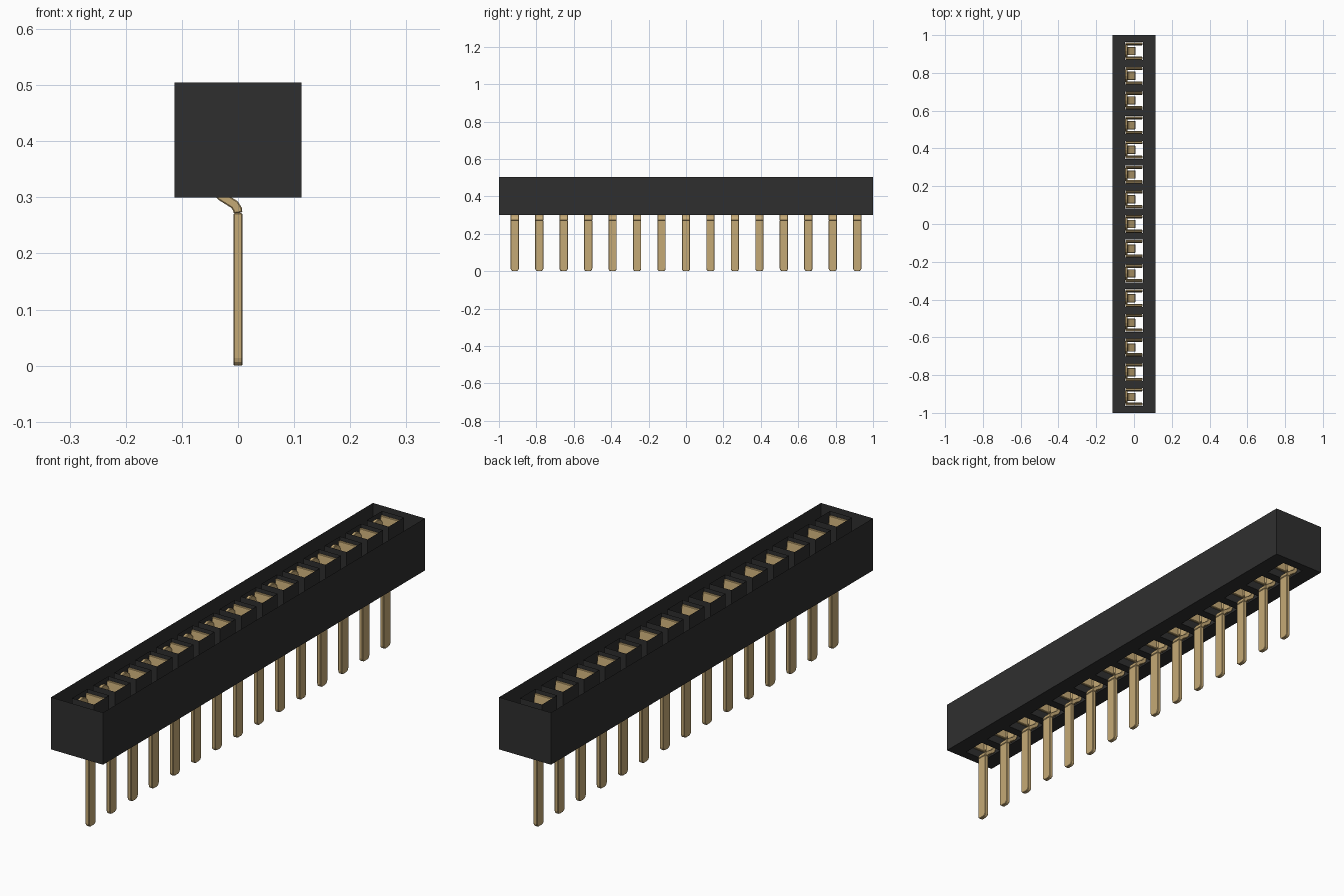
import bpy, bmesh, math
from mathutils import Vector

cube = bpy.data.objects.get("Cube")
if cube:
    bpy.data.objects.remove(cube)

COUNT, PITCH = 15, 0.1308
HX, HY, Z0, Z1 = 0.113, 1.0, 0.30, 0.505   # housing half sizes and heights
S = 0.0475                                  # socket half width


def material(name, rgb):
    m = bpy.data.materials.new(name)
    m.use_nodes = True
    col = (*rgb, 1)
    m.diffuse_color = col
    bsdf = m.node_tree.nodes["Principled BSDF"]
    bsdf.inputs["Base Color"].default_value = col
    bsdf.inputs["Roughness"].default_value = 0.6
    return m


black = material("black plastic", (0.028, 0.028, 0.028))
gold = material("gold metal", (0.56, 0.40, 0.18))


def to_mesh(bm, name, mat):
    me = bpy.data.meshes.new(name)
    bm.to_mesh(me)
    bm.free()
    me.materials.append(mat)
    return me


def place(me, name, y=0.0):
    ob = bpy.data.objects.new(name, me)
    ob.location.y = y
    bpy.context.collection.objects.link(ob)
    return ob


def walls(bm, hx, hy, cy, inward=False):
    """Four upright walls around a rectangle, open at both ends."""
    c = [(-hx, cy - hy), (hx, cy - hy), (hx, cy + hy), (-hx, cy + hy)]
    for (ax, ay), (bx, by) in zip(c, c[1:] + c[:1]):
        pts = [(ax, ay, Z0), (bx, by, Z0), (bx, by, Z1), (ax, ay, Z1)]
        bm.faces.new([bm.verts.new(p) for p in (pts[::-1] if inward else pts)])


def floor(bm, x0, x1, y0, y1):
    pts = [(x0, y0, Z0), (x0, y1, Z0), (x1, y1, Z0), (x1, y0, Z0)]
    bm.faces.new([bm.verts.new(p) for p in pts])


def extrude(bm, pts, axis, lo, hi):
    """Extrude a closed 2D outline between lo and hi along x or y."""
    def at(p, d):
        return (d, p[0], p[1]) if axis == "x" else (p[0], d, p[1])
    a = [bm.verts.new(at(p, lo)) for p in pts]
    b = [bm.verts.new(at(p, hi)) for p in pts]
    faces = [bm.faces.new(a), bm.faces.new(b[::-1])]
    n = len(pts)
    for i in range(n):
        j = (i + 1) % n
        faces.append(bm.faces.new((a[j], a[i], b[i], b[j])))
    bmesh.ops.recalc_face_normals(bm, faces=faces)


def strip(path, half):
    """Outline of a strip of constant thickness along a 2D path."""
    pts = [Vector(p) for p in path]
    left, right = [], []
    for i, p in enumerate(pts):
        d0 = (p - pts[i - 1]).normalized() if i else (pts[1] - p).normalized()
        d1 = (pts[i + 1] - p).normalized() if i < len(pts) - 1 else d0
        t = (d0 + d1).normalized()
        n = Vector((-t.y, t.x)) * (half / max(t.dot(d0), 0.5))
        left.append(p + n)
        right.append(p - n)
    return left + right[::-1]


# Housing: open-topped tray with an upright socket sleeve for each contact
centres = [(i - (COUNT - 1) / 2) * PITCH for i in range(COUNT)]
bm = bmesh.new()
walls(bm, HX, HY, 0)
floor(bm, -HX, -S, -HY, HY)
floor(bm, S, HX, -HY, HY)
edges = [-HY] + [e for c in centres for e in (c - S, c + S)] + [HY]
for y0, y1 in zip(edges[::2], edges[1::2]):
    floor(bm, -S, S, y0, y1)
for c in centres:
    walls(bm, S, S, c)
bmesh.ops.remove_doubles(bm, verts=bm.verts, dist=1e-5)
place(to_mesh(bm, "housing", black), "housing")

# Contact: straight pin, cranked tail, back plate and two spring arms
bm = bmesh.new()
W, R = 0.022, 0.014
tip = [(s * (W - R + R * math.sin(a)), R - R * math.cos(a))
       for s, order in ((-1, (3, 2, 1, 0)), (1, (0, 1, 2, 3)))
       for a in [k * math.pi / 6 for k in order]]
extrude(bm, tip + [(W, 0.272), (-W, 0.272)], "x", -0.008, 0.008)

crank = [(0, 0.272), (-0.001, 0.279), (-0.006, 0.287), (-0.030, 0.302),
         (-0.036, 0.309), (-0.0385, 0.32), (-0.0385, 0.36)]
extrude(bm, strip(crank, 0.008), "y", -W, W)

# Back plate with a rounded top
plate = [(-0.036, 0.33), (0.036, 0.33), (0.036, 0.455)]
plate += [(0.036 * math.cos(a), 0.455 + 0.036 * math.sin(a))
          for a in [k * math.pi / 6 for k in range(1, 6)]] + [(-0.036, 0.455)]
extrude(bm, plate, "x", -0.0465, -0.034)

# Spring arms pinch inwards and flare at the mouth
arm = [(0.0415, 0.33), (0.0415, 0.38), (0.035, 0.45), (0.0405, 0.492)]
for s in (-1, 1):
    outline = strip([(s * y, z) for y, z in arm], 0.005)
    extrude(bm, outline, "x", -0.046, 0.044)
contact = to_mesh(bm, "contact", gold)

for i, c in enumerate(centres):
    ob = place(contact, f"contact_{i + 1}", c)
    bev = ob.modifiers.new("edge_chamfer", "BEVEL")
    bev.width = 0.002
    bev.segments = 1
    bev.limit_method = "ANGLE"
    bev.angle_limit = math.radians(50)
